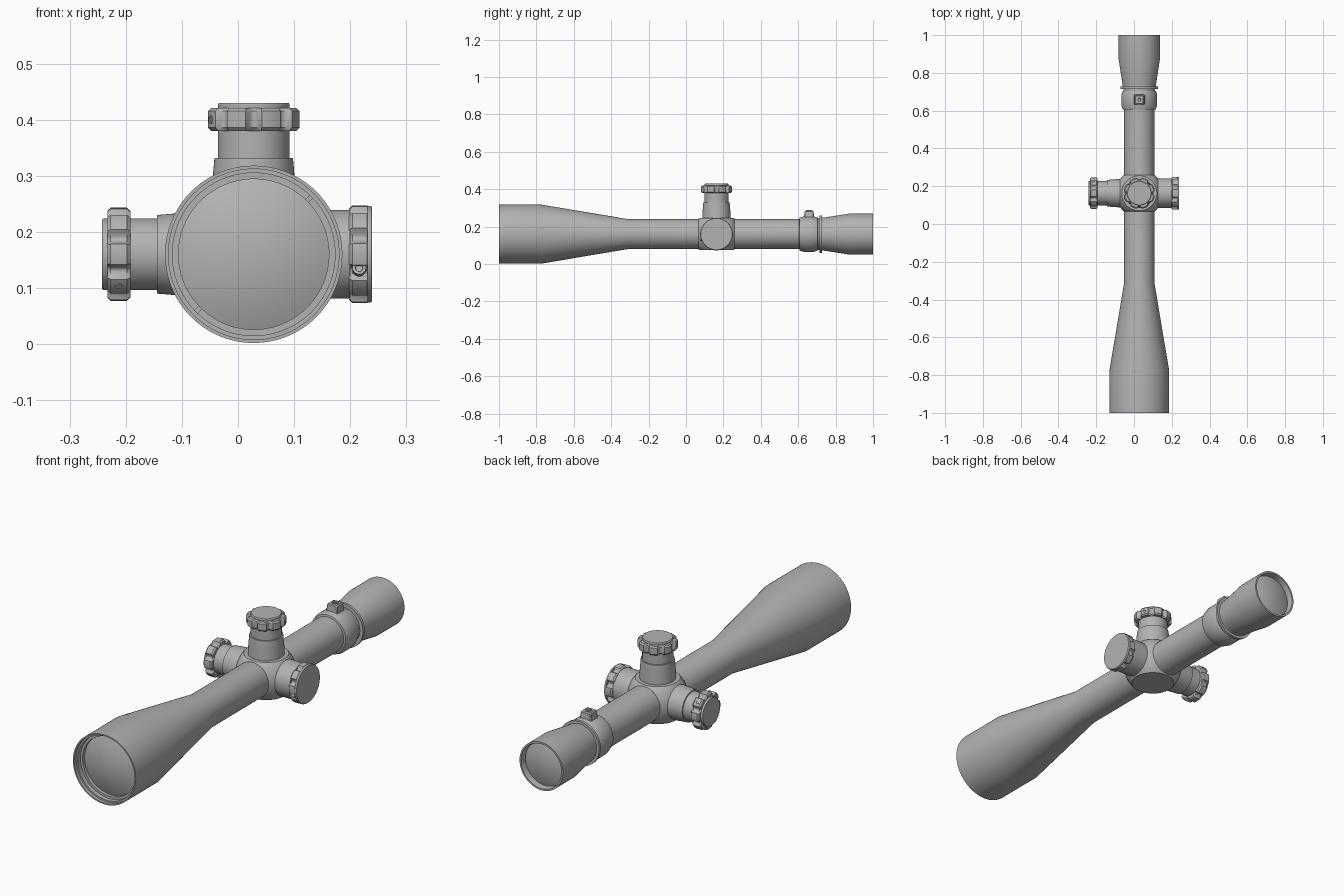
import bpy, bmesh, math
from mathutils import Matrix, Vector

cube = bpy.data.objects.get("Cube")
if cube:
    bpy.data.objects.remove(cube, do_unlink=True)

grey = bpy.data.materials.new("matte_grey")
grey.use_nodes = True
COLOUR = (0.45, 0.45, 0.45, 1)
grey.diffuse_color = COLOUR
grey.node_tree.nodes["Principled BSDF"].inputs["Base Color"].default_value = COLOUR

AX, AZ, HUB = 0.028, 0.16, 0.163     # optical axis and turret station
LONG = Matrix.Translation((AX, 0, AZ)) @ Matrix.Rotation(-math.pi / 2, 4, 'X')
CENTRE = Matrix.Translation((AX, HUB, AZ))
LEFT = CENTRE @ Matrix.Rotation(math.pi / 2, 4, 'Y')
RIGHT = CENTRE @ Matrix.Rotation(-math.pi / 2, 4, 'Y')


def finish(name, bm, matrix, angle=28):
    bmesh.ops.recalc_face_normals(bm, faces=bm.faces)
    mesh = bpy.data.meshes.new(name)
    bm.to_mesh(mesh)
    bm.free()
    mesh.transform(matrix)
    mesh.materials.append(grey)
    mesh.shade_smooth()
    mesh.set_sharp_from_angle(angle=math.radians(angle))
    obj = bpy.data.objects.new(name, mesh)
    bpy.context.collection.objects.link(obj)
    return obj


def lathe(name, profile, matrix, steps=72, scallop=None):
    """Spin (radius, height) points round local z; scallop varies the radius."""
    bm = bmesh.new()
    rings = []
    for r, h in profile:
        if r == 0:
            rings.append([bm.verts.new((0, 0, h))] * steps)
            continue
        ring = []
        for i in range(steps):
            a = math.tau * i / steps
            rr = r - (scallop(a) if scallop else 0)
            ring.append(bm.verts.new((rr * math.cos(a), rr * math.sin(a), h)))
        rings.append(ring)
    for lo, hi in zip(rings, rings[1:]):
        for i in range(steps):
            j = (i + 1) % steps
            bm.faces.new(list(dict.fromkeys((lo[i], lo[j], hi[j], hi[i]))))
    return finish(name, bm, matrix)


def dome(radius, edge, apex, n=10):
    """Shallow lens profile from rim to centre."""
    return [(radius * (1 - i / n), edge + (apex - edge) * (1 - (1 - i / n) ** 2))
            for i in range(n + 1)]


def notches(phase, depth=0.013, count=8, half=math.radians(10)):
    """Concave finger grooves spaced evenly round a knob."""
    period = math.tau / count

    def cut(a):
        d = (a - phase + period / 2) % period - period / 2
        return depth * max(0, 1 - (d / half) ** 2)
    return cut


def grip(name, radius, low, high, matrix, phase):
    c = 0.006
    lathe(name, [(0, low), (radius - c, low), (radius, low + c),
                 (radius, high - c), (radius - c, high), (0, high)],
          matrix, 144, notches(phase))


def screw(name, matrix, radius=0.011, height=0.004):
    lathe(name, [(0, -0.01), (radius, -0.01), (radius, height), (radius * 0.6, height),
                 (radius * 0.5, height - 0.003), (0, height - 0.003)], matrix, 20)


# Main body: objective bell, tube and stepped front recess
lathe("main_tube", [
    (0.134, -0.94), (0.134, -0.965), (0.145, -0.965), (0.145, -0.985), (0.152, -0.985),
    (0.152, -1), (0.158, -1), (0.158, -0.775), (0.08, -0.31), (0.08, 0.62)], LONG, 96)
lathe("objective_lens", dome(0.135, -0.95, -0.978), LONG, 96)

# Small slots on the front retaining ring
for side in (-1, 1):
    bm = bmesh.new()
    bmesh.ops.create_cube(bm, size=1, matrix=Matrix.Diagonal((0.012, 0.006, 0.008, 1)))
    spot = Matrix.Translation((AX + side * 0.099, -0.966, AZ + side * 0.099))
    finish("retaining_slot", bm, spot @ Matrix.Rotation(-math.pi / 4, 4, 'Y'))

# Magnification ring, flange and eyepiece
lathe("magnification_ring", [
    (0.078, 0.605), (0.088, 0.607), (0.095, 0.63), (0.095, 0.685), (0.088, 0.703),
    (0.084, 0.705), (0.084, 0.715), (0.1, 0.715), (0.1, 0.727), (0.088, 0.727),
    (0.088, 0.74)], LONG)
lathe("eyepiece", [
    (0.088, 0.735), (0.109, 0.87), (0.109, 1), (0.101, 1), (0.098, 0.985),
    (0.098, 0.965)], LONG, 96)
lathe("eyepiece_lens", dome(0.099, 0.972, 0.99), LONG, 96)

# Raised throw block on the magnification ring
bm = bmesh.new()
bmesh.ops.create_cube(bm, size=1, matrix=Matrix.Diagonal((0.062, 0.056, 0.05, 1)))
for v in bm.verts:
    if v.co.z > 0:
        v.co.x *= 0.8
        v.co.y *= 0.85
bmesh.ops.bevel(bm, geom=bm.edges[:], offset=0.004, segments=1, affect='EDGES')
finish("throw_block", bm, Matrix.Translation((AX, 0.658, AZ + 0.1)))
screw("throw_block_screw", Matrix.Translation((AX, 0.658, AZ + 0.125)), 0.014)

# Turret housing: a ball trimmed flat on six sides
bm = bmesh.new()
bmesh.ops.create_uvsphere(bm, u_segments=64, v_segments=40, radius=0.126)
for axis, reach in enumerate((0.106, 0.097, 0.085)):
    for sign in (-1, 1):
        n = Vector((0, 0, 0))
        n[axis] = sign
        cut = bmesh.ops.bisect_plane(bm, geom=bm.verts[:] + bm.edges[:] + bm.faces[:],
                                     plane_co=n * reach, plane_no=n, clear_outer=True)
        rim = [e for e in cut["geom_cut"] if isinstance(e, bmesh.types.BMEdge)]
        bmesh.ops.holes_fill(bm, edges=rim, sides=0)
finish("turret_housing", bm, CENTRE)

# Matching elevation and side turrets
for name, frame, phase in (("top", CENTRE, 0), ("right", RIGHT, math.pi / 8)):
    lathe(name + "_turret_base", [(0.076, 0.07), (0.074, 0.125), (0.07, 0.172),
                                  (0.062, 0.172)], frame)
    lathe(name + "_turret_stem", [(0.064, 0.165), (0.064, 0.267), (0.062, 0.27),
                                  (0, 0.27)], frame)
    grip(name + "_turret_grip", 0.083, 0.22, 0.261, frame, phase)
    # grub screws set in the grip
    for a in (0, math.pi):
        spin = Matrix.Rotation(a + phase + math.pi / 8, 4, 'Z')
        screw(name + "_grip_screw", frame @ spin @ Matrix.Translation((0.081, 0, 0.24))
              @ Matrix.Rotation(math.pi / 2, 4, 'Y'), 0.008, 0.003)

# Broader focus knob with a plain end disc
lathe("focus_base", [(0.079, 0.07), (0.079, 0.172), (0.06, 0.172)], LEFT)
grip("focus_grip", 0.087, 0.17, 0.208, LEFT, math.pi / 8)
lathe("focus_cap", [(0.07, 0.202), (0.086, 0.203), (0.086, 0.208), (0.084, 0.211),
                    (0, 0.211)], LEFT)
screw("focus_screw", Matrix.Translation((AX + 0.188, HUB - 0.08, AZ - 0.025))
      @ Matrix.Rotation(math.pi / 2, 4, 'X') @ Matrix.Rotation(-0.3, 4, 'X'), 0.012, 0.004)
